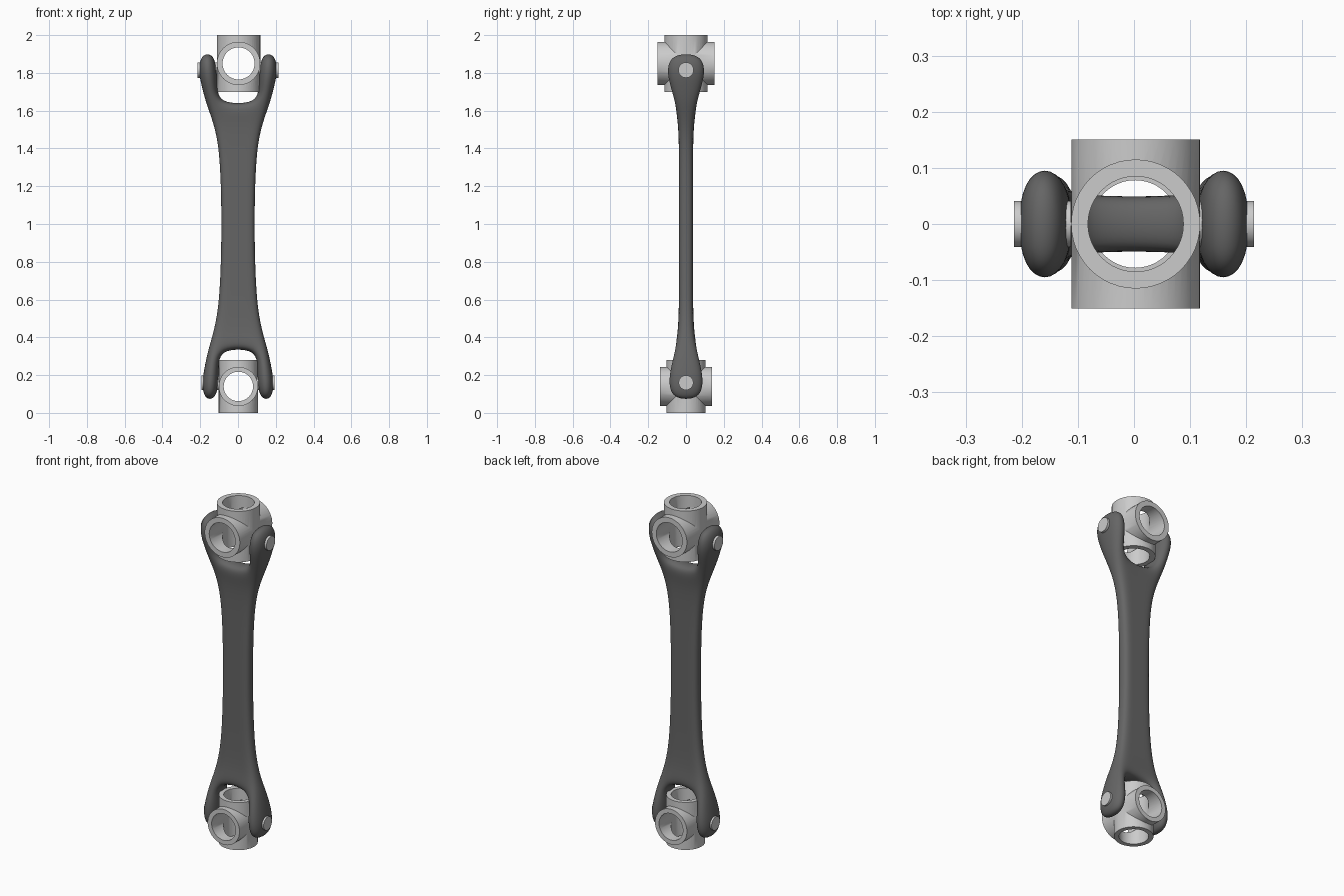
import bpy, bmesh
from math import pi, radians

if "Cube" in bpy.data.objects:
    bpy.data.objects.remove(bpy.data.objects["Cube"])


def smooth(obj, angle=35):
    bpy.ops.object.select_all(action='DESELECT')
    obj.select_set(True)
    bpy.context.view_layer.objects.active = obj
    bpy.ops.object.shade_smooth_by_angle(angle=radians(angle))


def cylinder(name, r, length, loc, rot=(0, 0, 0), sides=48):
    bpy.ops.mesh.primitive_cylinder_add(vertices=sides, radius=r, depth=length, location=loc, rotation=rot)
    obj = bpy.context.object
    obj.name = name
    return obj


# Link: cage rows (z, outer x, inner x, half depth y); the middle column stops at each crotch
BOTTOM_ARM = [(.068, .178, .120, .070), (.150, .196, .098, .102), (.245, .180, .100, .086)]
SHAFT = [(.335, .160, .092, .060), (.420, .134, .050, .043), (.560, .104, .035, .037),
         (.800, .092, .030, .037), (1.0, .090, .030, .037), (1.20, .092, .030, .037),
         (1.42, .104, .035, .037), (1.55, .138, .050, .043), (1.64, .172, .098, .060)]
TOP_ARM = [(1.73, .196, .107, .090), (1.82, .216, .106, .113), (1.905, .194, .130, .078)]


def build_link():
    rows = BOTTOM_ARM + SHAFT + TOP_ARM
    first, last = len(BOTTOM_ARM), len(BOTTOM_ARM) + len(SHAFT) - 1
    bm = bmesh.new()
    grid = []
    for z, xo, xi, y in rows:
        grid.append([[bm.verts.new((x, s * y, z)) for x in (-xo, -xi, xi, xo)] for s in (-1, 1)])
    for k in range(len(rows) - 1):
        a, b = grid[k], grid[k + 1]
        solid = first <= k < last
        for c in range(3):
            if c == 1 and not solid:
                continue
            bm.faces.new((a[0][c], a[0][c + 1], b[0][c + 1], b[0][c]))
            bm.faces.new((a[1][c + 1], a[1][c], b[1][c], b[1][c + 1]))
        for c in ((0, 3) if solid else (0, 1, 2, 3)):
            bm.faces.new((a[0][c], a[1][c], b[1][c], b[0][c]))
    # arm tips and crotch floors
    for k, cols in ((0, (0, 2)), (first, (1,)), (last, (1,)), (len(rows) - 1, (0, 2))):
        g = grid[k]
        for c in cols:
            bm.faces.new((g[0][c], g[0][c + 1], g[1][c + 1], g[1][c]))
    bmesh.ops.recalc_face_normals(bm, faces=bm.faces)
    me = bpy.data.meshes.new("forked_link")
    bm.to_mesh(me)
    bm.free()
    obj = bpy.data.objects.new("forked_link", me)
    bpy.context.collection.objects.link(obj)
    for p in me.polygons:
        p.use_smooth = True
    obj.modifiers.new("Subdivision", 'SUBSURF').levels = 3
    obj.modifiers["Subdivision"].render_levels = 3
    mat = bpy.data.materials.new("dark_metal")
    mat.diffuse_color = (.13, .13, .13, 1)
    mat.use_nodes = True
    mat.node_tree.nodes["Principled BSDF"].inputs["Base Color"].default_value = mat.diffuse_color
    me.materials.append(mat)


# Cross-shaped hub: two crossing tubes bored right through
def build_hub(name, z, x, r, bore, height, depth):
    side = (pi / 2, 0, 0)
    loc = (x, 0, z)
    hub = cylinder(name, r, height, loc)
    tools = [(cylinder("side_tube", r * .998, depth, loc, side), 'UNION'),
             (cylinder("bore_z", bore, 1, loc), 'DIFFERENCE'),
             (cylinder("bore_y", bore * .998, 1, loc, side), 'DIFFERENCE')]
    bpy.context.view_layer.objects.active = hub
    for tool, op in tools:
        m = hub.modifiers.new(op, 'BOOLEAN')
        m.object, m.operation, m.solver = tool, op, 'EXACT'
        tool.hide_render = True
        bpy.context.view_layer.objects.active = hub
        bpy.ops.object.modifier_apply(modifier=m.name)
        bpy.data.objects.remove(tool)
    smooth(hub)


# Pivot pins through the arms
def build_pins(name, z, r, x0, x1):
    for s, side in ((-1, "left"), (1, "right")):
        pin = cylinder(f"{name}_{side}", r, x1 - x0, (s * (x0 + x1) / 2, 0, z), (0, pi / 2, 0), 32)
        smooth(pin)


build_link()
build_hub("upper_hub", 1.85, .003, .115, .085, .30, .302)
build_hub("lower_hub", .14, .002, .104, .078, .28, .274)
build_pins("upper_pin", 1.815, .041, .112, .214)
build_pins("lower_pin", .16, .039, .101, .194)
